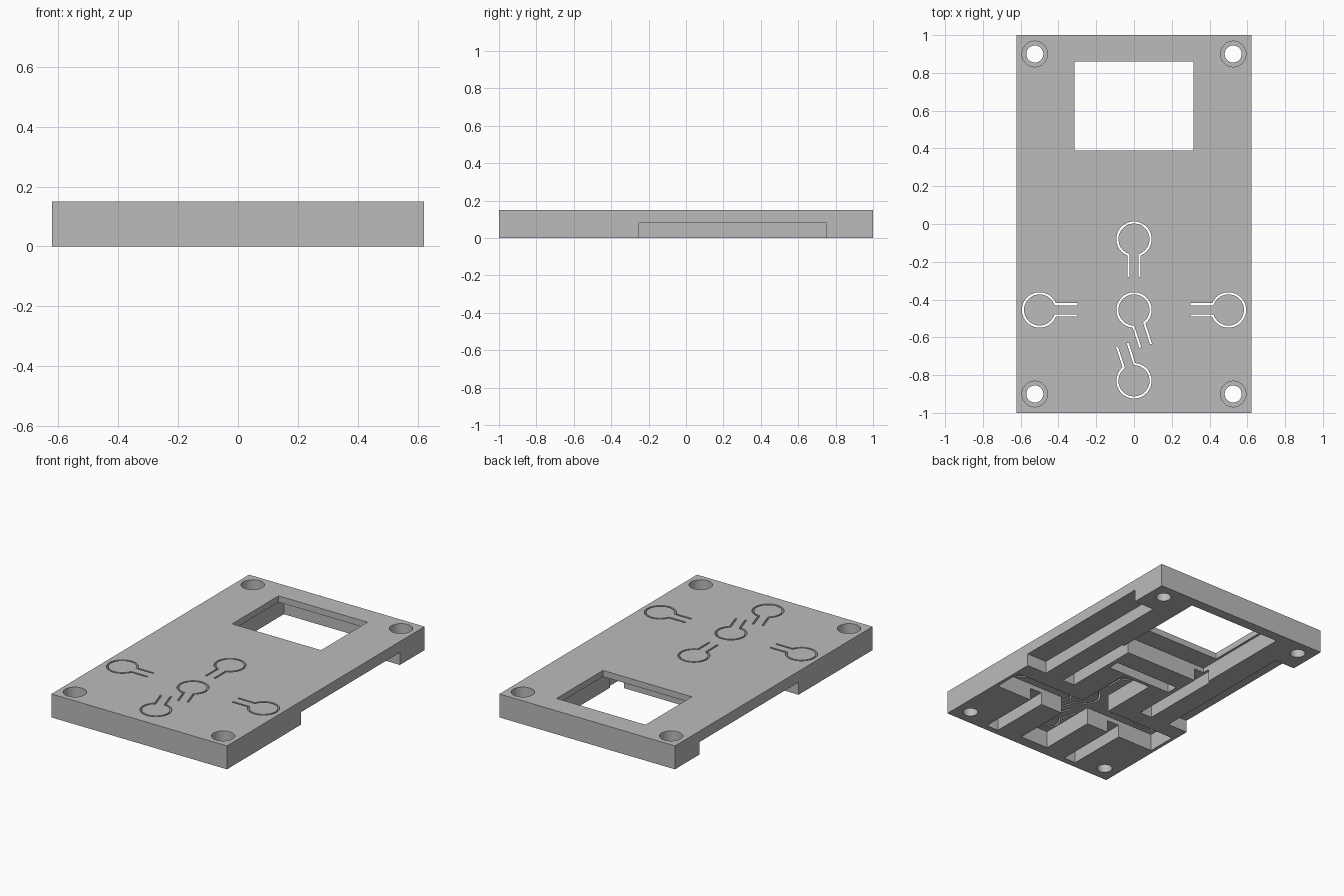
import bpy, bmesh, math
from mathutils import Vector

cube = bpy.data.objects.get("Cube")
if cube:
    bpy.data.objects.remove(cube, do_unlink=True)

grey = bpy.data.materials.new("plain grey")
grey.use_nodes = True
grey.diffuse_color = (0.5, 0.5, 0.5, 1)
grey.node_tree.nodes["Principled BSDF"].inputs["Base Color"].default_value = (0.5, 0.5, 0.5, 1)

TOP, SKIN, LEDGE, BELOW, ABOVE = 0.15, 0.11, 0.08, -0.1, 0.25


def finish(bm, name):
    bmesh.ops.recalc_face_normals(bm, faces=bm.faces)
    mesh = bpy.data.meshes.new(name)
    bm.to_mesh(mesh)
    bm.free()
    ob = bpy.data.objects.new(name, mesh)
    bpy.context.collection.objects.link(ob)
    return ob


def box(name, x0, x1, y0, y1, z0, z1):
    bm = bmesh.new()
    bmesh.ops.create_cube(bm, size=1)
    for v in bm.verts:
        v.co = ((x0 + x1) / 2 + v.co.x * (x1 - x0),
                (y0 + y1) / 2 + v.co.y * (y1 - y0),
                (z0 + z1) / 2 + v.co.z * (z1 - z0))
    return finish(bm, name)


def cylinder(name, x, y, r, z0, z1):
    bm = bmesh.new()
    bmesh.ops.create_cone(bm, cap_ends=True, segments=40, radius1=r, radius2=r, depth=z1 - z0)
    bmesh.ops.translate(bm, verts=bm.verts, vec=(x, y, (z0 + z1) / 2))
    return finish(bm, name)


def keyhole_slit(name, x, y, degrees, r=0.088, leg=0.2, half=0.03, width=0.011):
    """Thin slit around a round button and along both sides of its flexible tab."""
    turn = math.radians(degrees)
    gap = math.asin(half / r)
    steps = 40
    path = [Vector((leg, half))]
    for i in range(steps + 1):
        a = gap + (2 * math.pi - 2 * gap) * i / steps
        path.append(Vector((r * math.cos(a), r * math.sin(a))))
    path.append(Vector((leg, -half)))
    bm = bmesh.new()
    rings = []
    for i, p in enumerate(path):
        before = (p - path[i - 1]).normalized() if i else None
        after = (path[i + 1] - p).normalized() if i < len(path) - 1 else None
        before, after = before or after, after or before
        n0, n1 = Vector((-before.y, before.x)), Vector((-after.y, after.x))
        miter = (n0 + n1).normalized()
        miter *= width / 2 / max(miter.dot(n0), 0.4)
        ring = []
        for q, z in ((p + miter, SKIN - 0.02), (p - miter, SKIN - 0.02),
                     (p - miter, ABOVE), (p + miter, ABOVE)):
            ring.append(bm.verts.new((x + q.x * math.cos(turn) - q.y * math.sin(turn),
                                      y + q.x * math.sin(turn) + q.y * math.cos(turn), z)))
        rings.append(ring)
    for a, b in zip(rings, rings[1:]):
        for k in range(4):
            m = (k + 1) % 4
            bm.faces.new((a[k], a[m], b[m], b[k]))
    bm.faces.new(rings[0])
    bm.faces.new(rings[-1])
    return finish(bm, name)


# Main plate
plate = box("cover_plate", -0.622, 0.622, -1, 1, 0, TOP)
plate.data.materials.append(grey)

# Display window and the wider pocket beneath it
cutters = [
    box("display_pocket", -0.33, 0.33, 0.256, 0.935, BELOW, SKIN),
    box("display_window", -0.315, 0.315, 0.39, 0.86, LEDGE, ABOVE),
    # Cross shaped button pocket and the slot above it
    box("button_pocket_across", -0.6, 0.6, -0.555, -0.36, BELOW, SKIN),
    box("button_pocket_along", -0.1, 0.1, -0.93, 0.02, BELOW, SKIN),
    box("pin_slot", -0.23, 0.23, 0.045, 0.12, BELOW, LEDGE),
]

# Long pin slots, side notches and screw holes on both sides
for s in (-1, 1):
    def side_box(name, inner, outer, y0, y1):
        x0, x1 = sorted((s * inner, s * outer))
        cutters.append(box(name, x0, x1, y0, y1, BELOW, LEDGE))

    side_box("upper_slot", 0.26, 0.345, -0.25, 0.3)
    side_box("lower_slot", 0.26, 0.345, -0.96, -0.45)
    side_box("side_notch", 0.48, 0.8, -0.25, 0.75)
    for y in (-0.9, 0.9):
        cutters.append(cylinder("screw_hole", s * 0.525, y, 0.045, BELOW, ABOVE))
        cutters.append(cylinder("screw_recess", s * 0.525, y, 0.068, TOP / 2, ABOVE))

# Five buttons: position and direction of the flexible tab
for x, y, angle in ((0, -0.08, -90), (0.5, -0.455, 180), (-0.5, -0.455, 0),
                    (0, -0.455, -72), (0, -0.83, 108)):
    cutters.append(keyhole_slit("button_slit", x, y, angle))

# Cut everything out of the plate
for c in cutters:
    c.hide_render = True
    mod = plate.modifiers.new(c.name, "BOOLEAN")
    mod.operation = "DIFFERENCE"
    mod.solver = "EXACT"
    mod.object = c
bpy.context.view_layer.update()
evaluated = plate.evaluated_get(bpy.context.evaluated_depsgraph_get())
mesh = bpy.data.meshes.new_from_object(evaluated)
plate.modifiers.clear()
plate.data = mesh
for c in cutters:
    bpy.data.objects.remove(c, do_unlink=True)
mesh.materials.clear()
mesh.materials.append(grey)
for p in mesh.polygons:
    p.material_index = 0

bpy.ops.object.select_all(action="DESELECT")
plate.select_set(True)
bpy.context.view_layer.objects.active = plate
bpy.ops.object.shade_smooth_by_angle(angle=math.radians(30))
